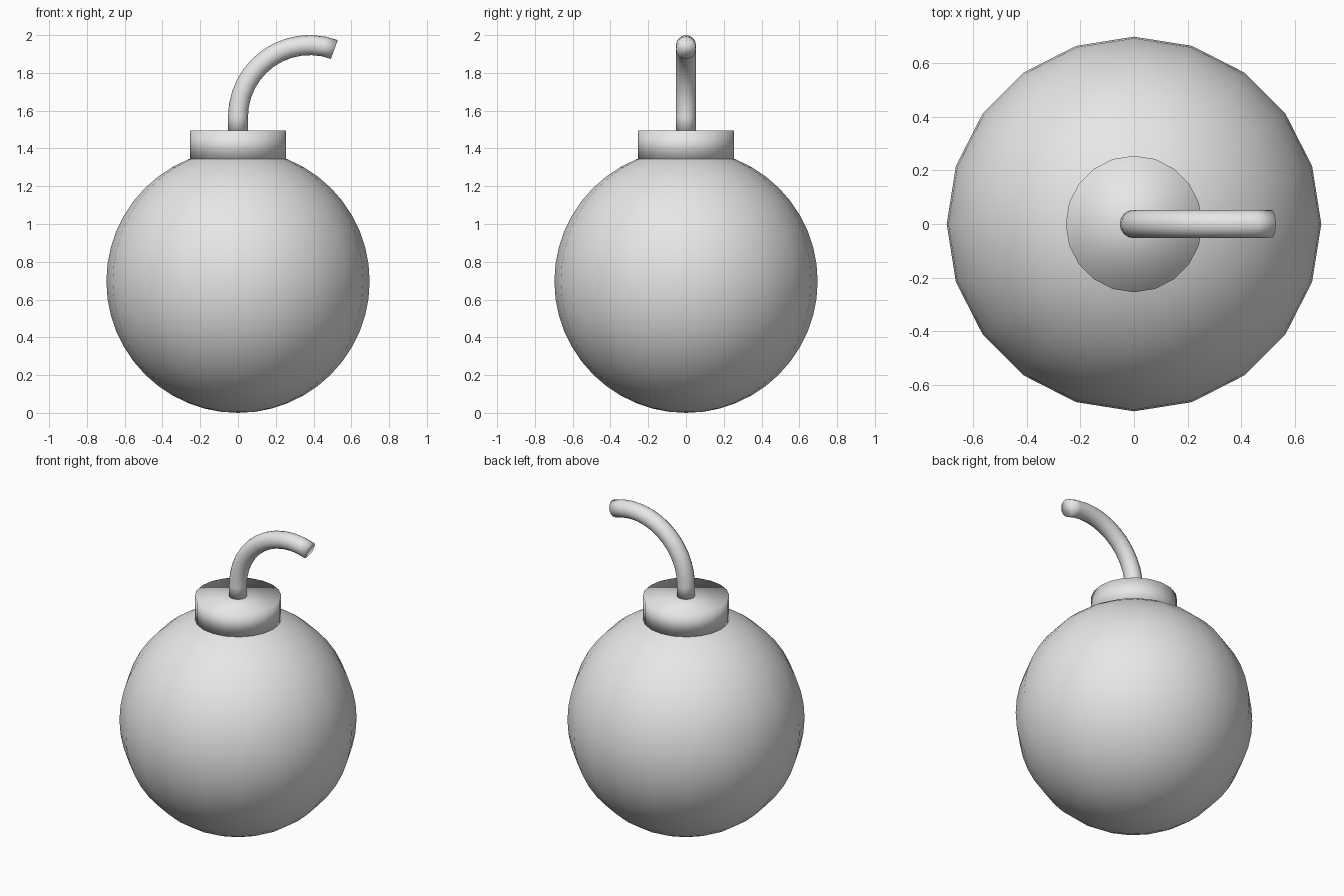
import bpy
import bmesh
import math
from mathutils import Matrix, Vector

default = bpy.data.objects.get("Cube")
if default:
    bpy.data.objects.remove(default, do_unlink=True)

GREY = (0.8, 0.8, 0.8, 1.0)
grey = bpy.data.materials.new("plain grey")
grey.use_nodes = True
grey.diffuse_color = GREY
grey.node_tree.nodes["Principled BSDF"].inputs["Base Color"].default_value = GREY


def finish(name, bm):
    """Turn a bmesh into a smooth grey object."""
    bmesh.ops.recalc_face_normals(bm, faces=bm.faces)
    for face in bm.faces:
        face.smooth = True
    mesh = bpy.data.meshes.new(name)
    bm.to_mesh(mesh)
    bm.free()
    mesh.materials.append(grey)
    obj = bpy.data.objects.new(name, mesh)
    bpy.context.collection.objects.link(obj)
    return obj


SIDES = 20
BODY_RADIUS = 0.697

# Round body
bm = bmesh.new()
bmesh.ops.create_uvsphere(bm, u_segments=SIDES, v_segments=24, radius=BODY_RADIUS,
                          matrix=Matrix.Translation((0, 0, BODY_RADIUS)))
finish("body", bm)

# Short collar on top of the body
COLLAR_BOTTOM, COLLAR_TOP = 1.34, 1.495
bm = bmesh.new()
bmesh.ops.create_cone(bm, cap_ends=True, segments=SIDES, radius1=0.254, radius2=0.254,
                      depth=COLLAR_TOP - COLLAR_BOTTOM,
                      matrix=Matrix.Translation((0, 0, (COLLAR_BOTTOM + COLLAR_TOP) / 2)))
finish("collar", bm)

# Fuse: a straight stub, then an arc bending over to the left (+x)
BEND, BEND_Z, TUBE = 0.38, 1.567, 0.053
STEPS, TUBE_SIDES, SWEEP = 12, 16, math.radians(110)
stations = [(Vector((0, 0, COLLAR_TOP - 0.01)), 0.0)]
for i in range(STEPS + 1):
    a = SWEEP * i / STEPS
    stations.append((Vector((BEND - BEND * math.cos(a), 0, BEND_Z + BEND * math.sin(a))), a))

bm = bmesh.new()
rings = []
for centre, bend in stations:
    turn = Matrix.Translation(centre) @ Matrix.Rotation(bend, 4, 'Y')
    ring = bmesh.ops.create_circle(bm, segments=TUBE_SIDES, radius=TUBE, matrix=turn)
    rings.append(ring["verts"])
for low, high in zip(rings, rings[1:]):
    for j in range(TUBE_SIDES):
        k = (j + 1) % TUBE_SIDES
        bm.faces.new((low[j], low[k], high[k], high[j]))
bm.faces.new(rings[0])
bm.faces.new(rings[-1])
finish("fuse", bm)
